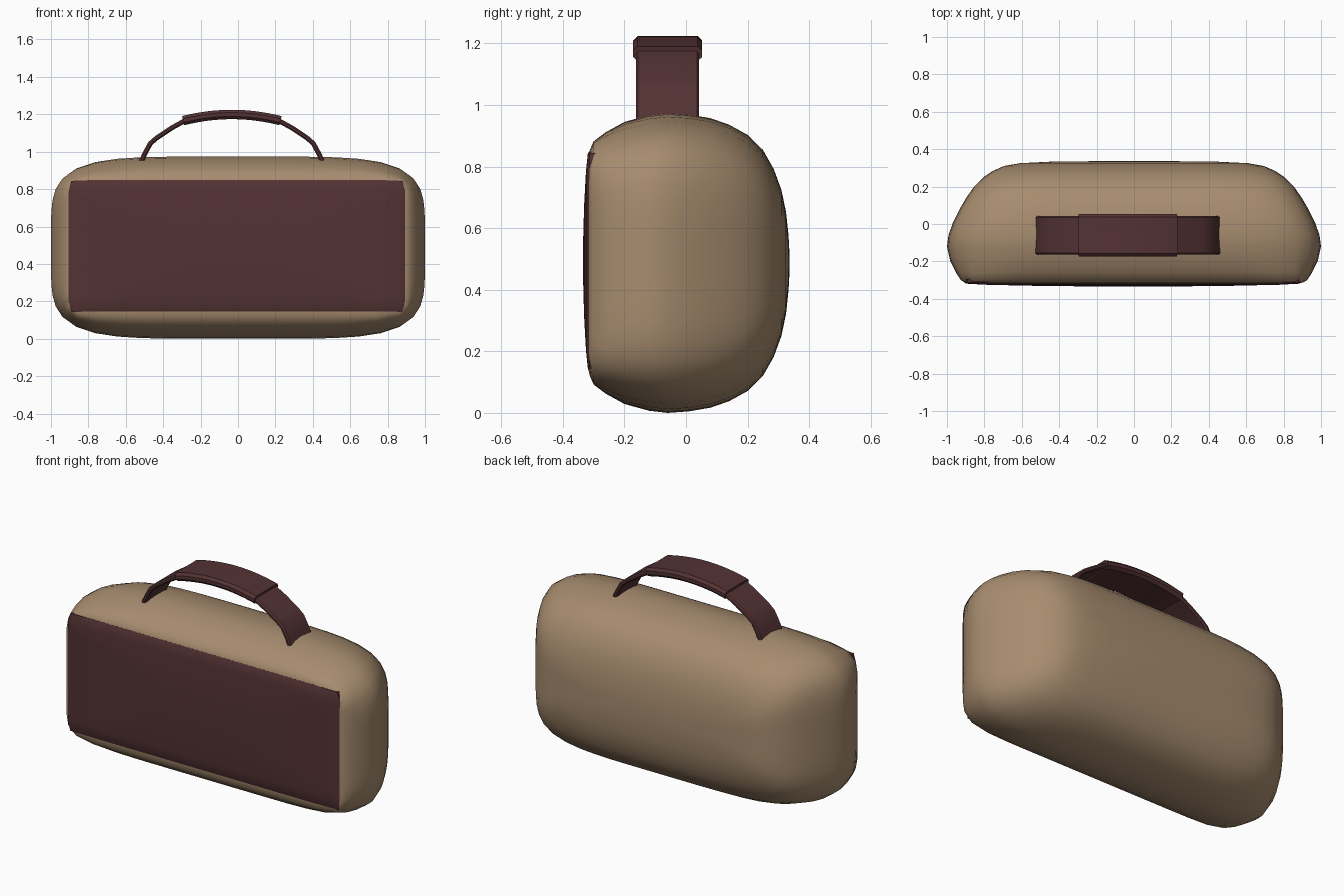
import bpy, bmesh, math

if "Cube" in bpy.data.objects:
    bpy.data.objects.remove(bpy.data.objects["Cube"])

def material(name, col):
    m = bpy.data.materials.new(name)
    m.diffuse_color = (*col, 1)
    m.use_nodes = True
    m.node_tree.nodes["Principled BSDF"].inputs["Base Color"].default_value = m.diffuse_color
    return m

tan = material("tan_canvas", (0.385, 0.262, 0.158))
maroon = material("maroon_leather", (0.088, 0.032, 0.034))

def finish(name, bm, mat, angle):
    bmesh.ops.recalc_face_normals(bm, faces=bm.faces[:])
    me = bpy.data.meshes.new(name)
    bm.to_mesh(me)
    bm.free()
    ob = bpy.data.objects.new(name, me)
    bpy.context.collection.objects.link(ob)
    me.materials.append(mat)
    bpy.ops.object.select_all(action='DESELECT')
    ob.select_set(True)
    bpy.context.view_layer.objects.active = ob
    bpy.ops.object.shade_smooth_by_angle(angle=math.radians(angle))
    return ob

def loft(rings):
    """Bridge a list of closed rings and cap both ends."""
    bm = bmesh.new()
    vs = [[bm.verts.new(p) for p in r] for r in rings]
    n = len(vs[0])
    for a, b in zip(vs, vs[1:]):
        for i in range(n):
            j = (i + 1) % n
            bm.faces.new((a[i], a[j], b[j], b[i]))
    bm.faces.new(vs[0])
    bm.faces.new(vs[-1])
    return bm

def layer(y, a, b, n, cx=0, cz=0.487, count=64):
    """Rounded rectangle in the xz plane; higher n gives squarer corners."""
    ring = []
    for i in range(count):
        t = 2 * math.pi * i / count
        c, s = math.cos(t), math.sin(t)
        r = (abs(c) ** n + abs(s) ** n) ** (-1 / n)
        ring.append((cx + a * r * c, y, cz + b * r * s))
    return ring

# Bag body: depth, half width, half height, squareness
body = [(-0.318, 0.88, 0.345, 20), (-0.312, 0.905, 0.368, 14), (-0.300, 0.925, 0.395, 10),
        (-0.26, 0.952, 0.425, 7), (-0.20, 0.982, 0.458, 5.5), (-0.12, 1.0, 0.480, 5),
        (-0.06, 0.992, 0.487, 5), (0.01, 0.967, 0.482, 5), (0.08, 0.932, 0.470, 5),
        (0.14, 0.897, 0.449, 5), (0.20, 0.855, 0.416, 5), (0.25, 0.805, 0.367, 5),
        (0.285, 0.752, 0.305, 5), (0.31, 0.695, 0.237, 5), (0.325, 0.61, 0.165, 4.5),
        (0.333, 0.45, 0.09, 4), (0.336, 0.2, 0.035, 3)]
finish("bag_body", loft([layer(*r) for r in body]), tan, 60)

# Front panel: slightly domed leather sheet
panel = [(-0.295, 0.90, 0.356, 40), (-0.314, 0.90, 0.356, 40), (-0.319, 0.89, 0.348, 40),
         (-0.325, 0.78, 0.29, 40), (-0.331, 0.5, 0.18, 30), (-0.334, 0.2, 0.07, 20)]
finish("front_panel", loft([layer(*r, cx=-0.006, cz=0.494) for r in panel]), maroon, 50)

def ribbon(name, path, thick, width, cx=-0.033, cy=-0.06):
    """Sweep a bevelled flat section along a path in the xz plane."""
    rings = []
    for i, (x, z) in enumerate(path):
        p, q = path[max(i - 1, 0)], path[min(i + 1, len(path) - 1)]
        dx, dz = q[0] - p[0], q[1] - p[1]
        l = math.hypot(dx, dz)
        nx, nz = -dz / l, dx / l
        h, w, e = thick / 2, width / 2, thick * 0.3
        sec = [(-w, -h + e), (-w + e, -h), (w - e, -h), (w, -h + e),
               (w, h - e), (w - e, h), (-w + e, h), (-w, h - e)]
        rings.append([(cx + x + nx * v, cy + u, z + nz * v) for u, v in sec])
    return finish(name, loft(rings), maroon, 40)

# Handle: two thin straps and a thicker grip
strap = [(-0.485, 0.945), (-0.465, 0.99), (-0.435, 1.045), (-0.40, 1.075),
         (-0.32, 1.128), (-0.24, 1.172)]
ribbon("handle_strap_left", strap, 0.026, 0.206)
ribbon("handle_strap_right", [(-x, z) for x, z in reversed(strap)], 0.026, 0.206)
grip = [(-0.26 + 0.52 * i / 16) for i in range(17)]
ribbon("handle_grip", [(x, 1.199 - 0.033 * (x / 0.26) ** 2) for x in grip], 0.05, 0.225)
